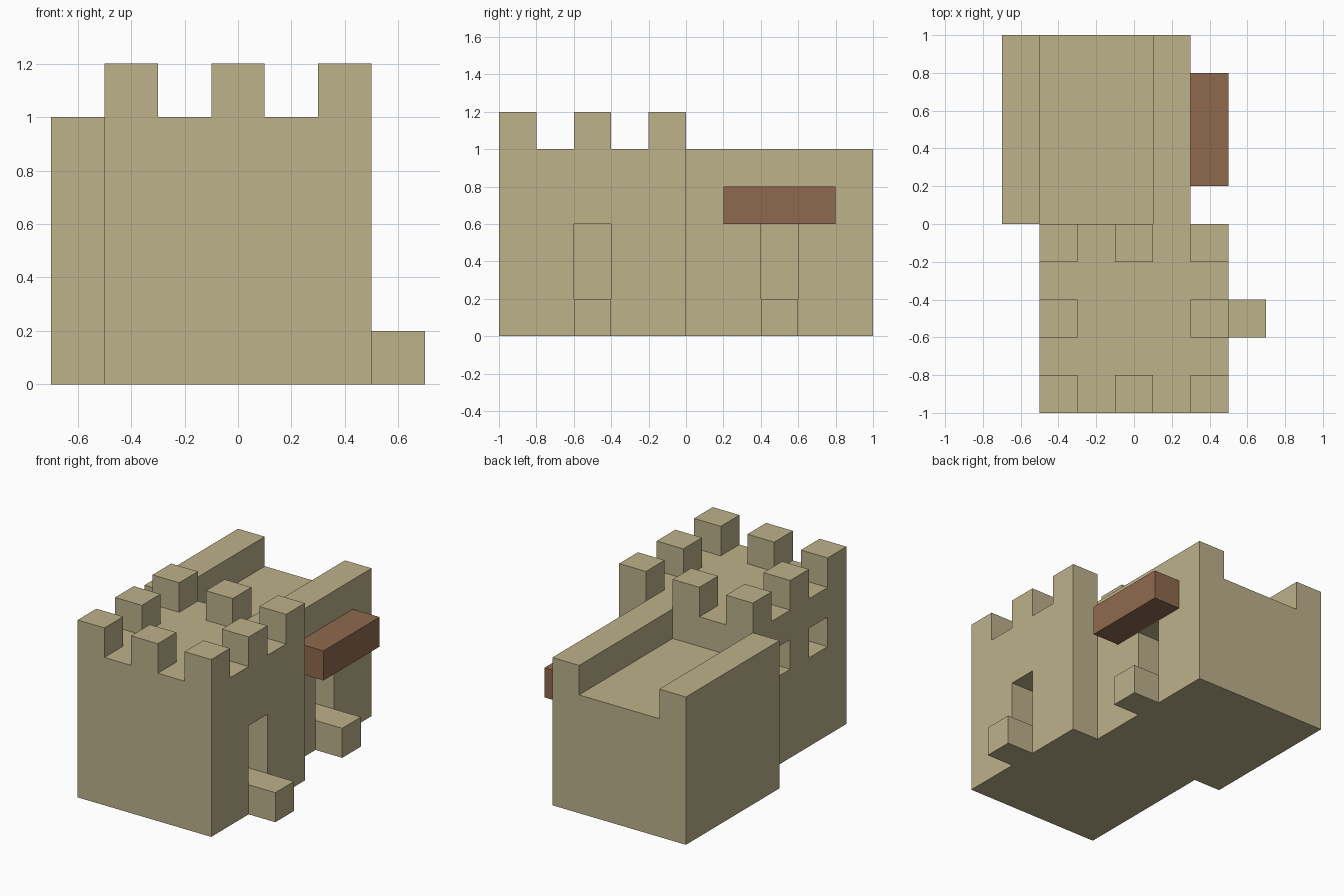
import bpy
import bmesh
from mathutils import Vector

cube = bpy.data.objects.get("Cube")
if cube:
    bpy.data.objects.remove(cube, do_unlink=True)


def make_material(name, rgb):
    mat = bpy.data.materials.new(name)
    mat.use_nodes = True
    mat.diffuse_color = (*rgb, 1)
    mat.node_tree.nodes["Principled BSDF"].inputs["Base Color"].default_value = (*rgb, 1)
    return mat


SAND = make_material("sandstone", (0.51, 0.445, 0.26))
WOOD = make_material("brown wood", (0.275, 0.144, 0.078))
U = 0.2  # block module


def finish(name, bm, mat):
    bmesh.ops.recalc_face_normals(bm, faces=bm.faces)
    mesh = bpy.data.meshes.new(name)
    bm.to_mesh(mesh)
    bm.free()
    mesh.materials.append(mat)
    obj = bpy.data.objects.new(name, mesh)
    bpy.context.collection.objects.link(obj)
    return obj


def box(name, low, high, mat=SAND):
    """Box between two opposite corners."""
    low, high = Vector(low), Vector(high)
    bm = bmesh.new()
    bmesh.ops.create_cube(bm, size=1)
    for v in bm.verts:
        v.co = (low + high) / 2 + v.co * (high - low)
    return finish(name, bm, mat)


def extrude_profile(name, profile, y0, y1):
    """Extrude an x-z outline along y."""
    bm = bmesh.new()
    face = bm.faces.new([bm.verts.new((x, y0, z)) for x, z in profile])
    ext = bmesh.ops.extrude_face_region(bm, geom=[face])
    verts = [g for g in ext["geom"] if isinstance(g, bmesh.types.BMVert)]
    bmesh.ops.translate(bm, verts=verts, vec=(0, y1 - y0, 0))
    return finish(name, bm, SAND)


def carve(obj, low, high):
    """Cut a box-shaped recess and discard the cutter."""
    cutter = box("cutter", low, high)
    cutter.hide_render = True
    mod = obj.modifiers.new("recess", "BOOLEAN")
    mod.operation = "DIFFERENCE"
    mod.solver = "EXACT"
    mod.object = cutter
    graph = bpy.context.evaluated_depsgraph_get()
    mesh = bpy.data.meshes.new_from_object(obj.evaluated_get(graph))
    obj.modifiers.clear()
    obj.data = mesh
    bpy.data.objects.remove(cutter, do_unlink=True)


# Tower with a doorway on one side and two windows on the other
tower = box("tower", (-0.5, -1, 0), (0.5, 0, 1))
carve(tower, (0.3, -0.6, U), (0.6, -0.4, 0.6))
for y in (-0.8, -0.4):
    carve(tower, (-0.6, y, 0.6), (-0.3, y + U, 0.8))

# Battlements around the roof edge
for row, y in enumerate((-1, -0.6, -U)):
    for col, x in enumerate((-0.5, -0.1, 0.3)):
        if (row, col) != (1, 1):
            box("battlement", (x, y, 1), (x + U, y + U, 1.2))

# Rear hall with a sunken walkway between two parapets
hall = extrude_profile("hall", [(-0.7, 0), (0.3, 0), (0.3, 1), (0.1, 1),
                                (0.1, 0.8), (-0.5, 0.8), (-0.5, 1), (-0.7, 1)], 0, 1)
carve(hall, (0.1, 0.4, U), (0.4, 0.6, 0.6))

# Doorsteps
box("tower_step", (0.5, -0.6, 0), (0.7, -0.4, U))
box("hall_step", (0.3, 0.4, 0), (0.5, 0.6, U))

# Wooden canopy over the hall door
box("canopy", (0.3, U, 0.6), (0.5, 0.8, 0.8), WOOD)
